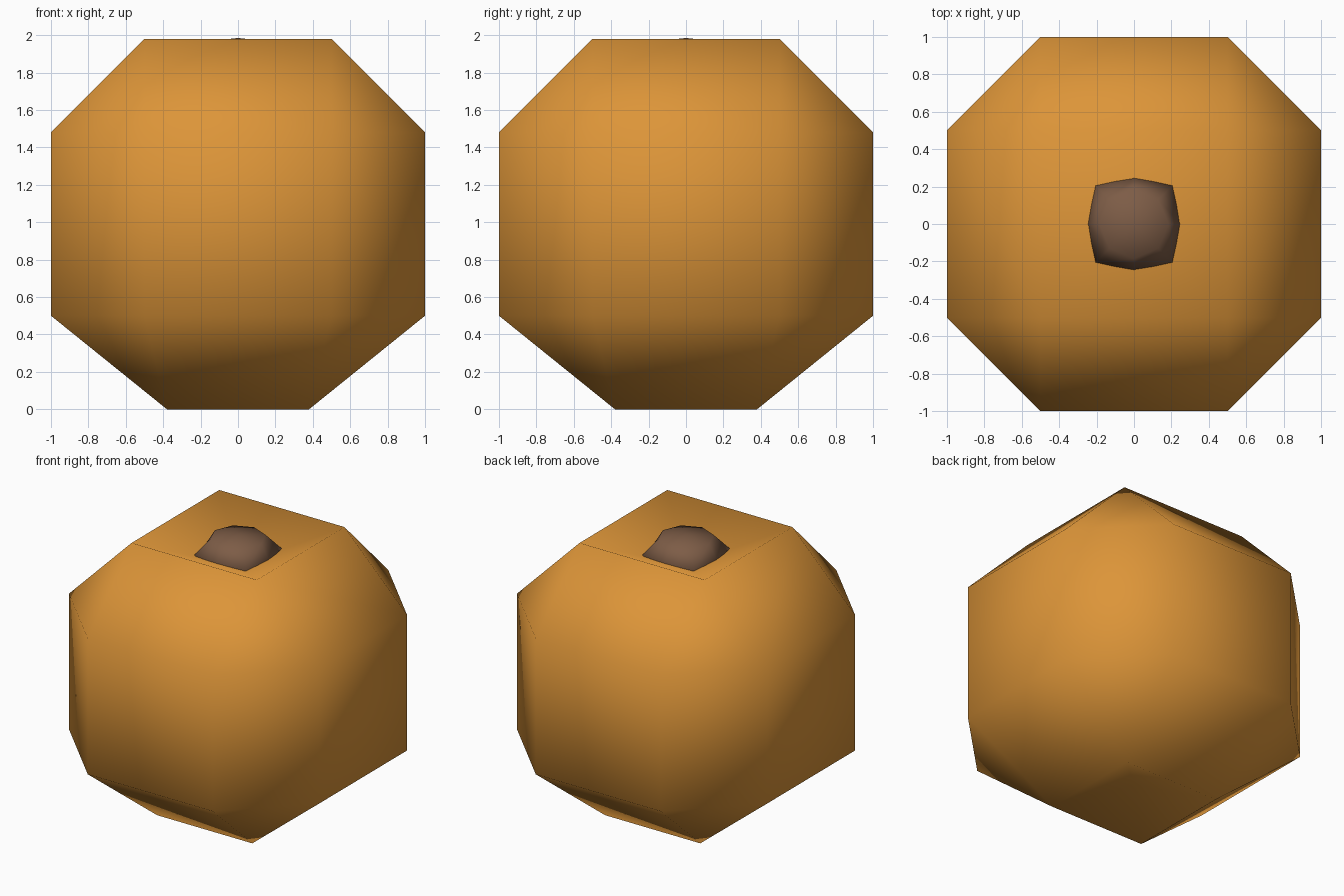
import bpy, bmesh, math

if "Cube" in bpy.data.objects:
    bpy.data.objects.remove(bpy.data.objects["Cube"])


def material(name, rgb):
    m = bpy.data.materials.new(name)
    m.diffuse_color = (*rgb, 1)
    m.use_nodes = True
    m.node_tree.nodes["Principled BSDF"].inputs["Base Color"].default_value = m.diffuse_color
    return m


def finish(bm, name, mat):
    bmesh.ops.recalc_face_normals(bm, faces=bm.faces[:])
    for f in bm.faces:
        f.smooth = True
    me = bpy.data.meshes.new(name)
    bm.to_mesh(me)
    bm.free()
    me.materials.append(mat)
    ob = bpy.data.objects.new(name, me)
    bpy.context.collection.objects.link(ob)
    return ob


orange = material("orange skin", (0.72, 0.30, 0.04))
brown = material("brown stem", (0.205, 0.108, 0.062))

# Fruit body: chamfered cube with a narrower base
bm = bmesh.new()
for sx in (-1, 1):
    for sy in (-1, 1):
        for x, y, z in ((.5, .5, 1.98), (1, .5, 1.48), (.5, 1, 1.48),
                        (1, .5, .5), (.5, 1, .5), (.38, .38, 0)):
            bm.verts.new((sx * x, sy * y, z))
bmesh.ops.convex_hull(bm, input=bm.verts[:])
bmesh.ops.dissolve_limit(bm, angle_limit=math.radians(2),
                         verts=bm.verts[:], edges=bm.edges[:])

# Dimples at the top and the bottom
for sign, depth in ((1, .22), (-1, .14)):
    caps = [f for f in bm.faces if f.normal.z * sign > .99]
    centre = bmesh.ops.poke(bm, faces=caps)["verts"]
    for v in centre:
        v.co.z -= sign * depth
finish(bm, "fruit_body", orange)

# Stem: eight-sided rounded stub sitting in the top dimple
bm = bmesh.new()
rings = []
for side, corner, z in ((.19, .14, 1.74), (.25, .205, 1.86), (.185, .13, 1.965)):
    ring = []
    for i in range(8):
        a = i * math.pi / 4
        r = corner * math.sqrt(2) if i % 2 else side
        ring.append(bm.verts.new((r * math.cos(a), r * math.sin(a), z)))
    rings.append(ring)
for lo, hi in zip(rings, rings[1:]):
    for i in range(8):
        j = (i + 1) % 8
        bm.faces.new((lo[i], lo[j], hi[j], hi[i]))
bm.faces.new(rings[0][::-1])
cap = bm.faces.new(rings[-1])
for v in bmesh.ops.poke(bm, faces=[cap])["verts"]:
    v.co.z = 1.985
finish(bm, "stem", brown)
